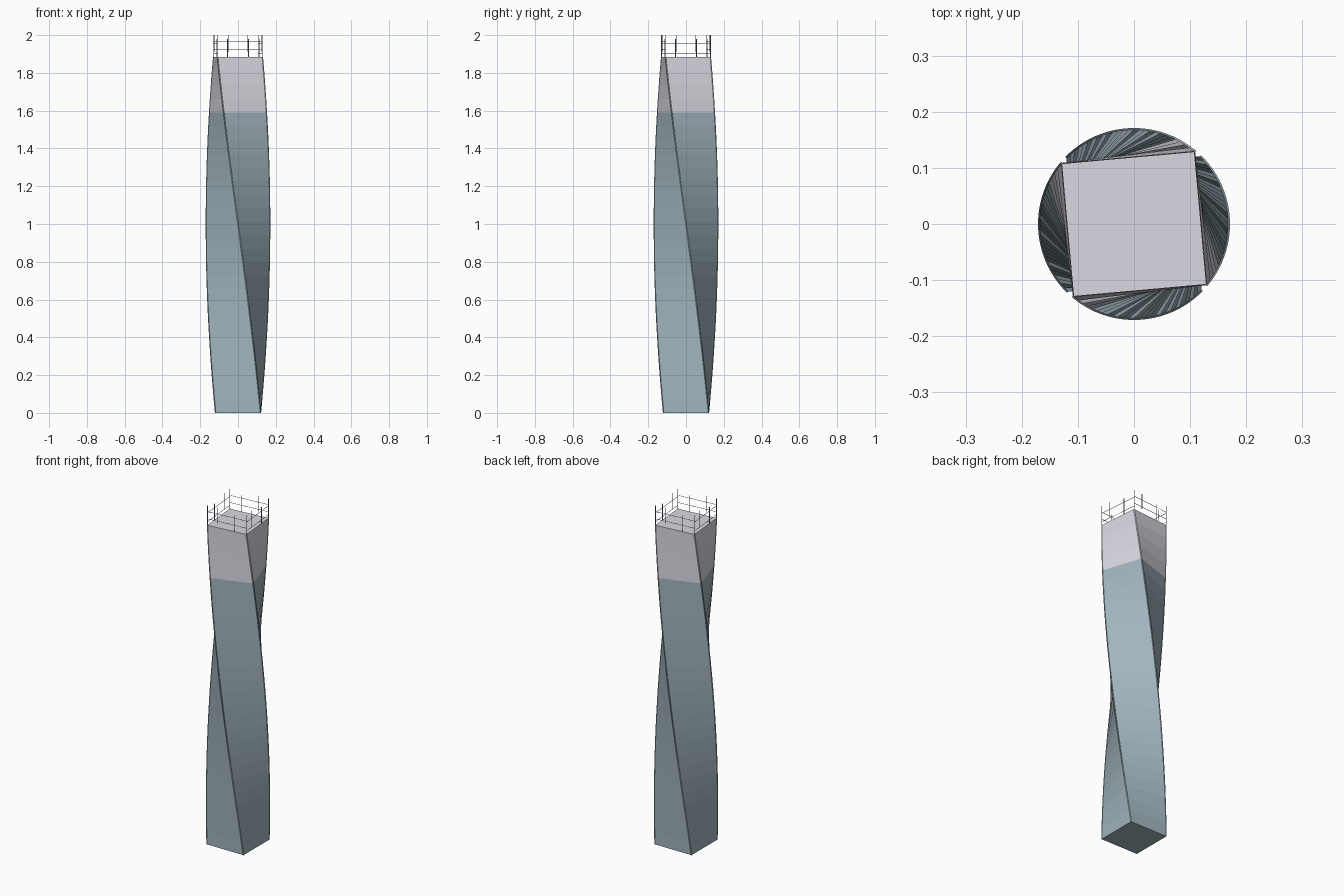
import bpy, bmesh, math
from mathutils import Vector, Matrix

if "Cube" in bpy.data.objects:
    bpy.data.objects.remove(bpy.data.objects["Cube"])

HALF = 0.12                  # half side of the square plan
TOP = 1.885                  # roof height
TWIST = -math.radians(45)    # clockwise turn per unit of height
SPLIT = 1.59                 # where the pale crown begins

glass_rgb, pale_rgb = (0.355, 0.46, 0.51), (0.70, 0.69, 0.76)


def material(name, rgb):
    m = bpy.data.materials.new(name)
    m.diffuse_color = (*rgb, 1)
    m.use_nodes = True
    m.node_tree.nodes["Principled BSDF"].inputs["Base Color"].default_value = m.diffuse_color
    return m


glass = material("blue grey glass", glass_rgb)
pale = material("pale cladding", pale_rgb)
steel = material("grey steel", (0.3, 0.3, 0.32))

# heights of the twisted sections, with one exactly at the colour split
heights = [SPLIT * i / 22 for i in range(23)]
heights += [SPLIT + (TOP - SPLIT) * i / 4 for i in range(1, 5)]


def sweep(name, section, mats):
    """Stack a plan outline up the heights, turning it as it rises."""
    bm = bmesh.new()
    rings = []
    for z in heights:
        turn = Matrix.Rotation(TWIST * z, 3, 'Z')
        rings.append([bm.verts.new(turn @ Vector((x, y, 0)) + Vector((0, 0, z)))
                      for x, y in section])
    n = len(section)
    for lo, hi in zip(rings, rings[1:]):
        for i in range(n):
            j = (i + 1) % n
            bm.faces.new((lo[i], lo[j], hi[j], hi[i]))
    bm.faces.new(rings[0][::-1])
    bm.faces.new(rings[-1])
    bmesh.ops.recalc_face_normals(bm, faces=bm.faces[:])
    for f in bm.faces:
        if len(mats) > 1 and f.calc_center_median().z > SPLIT:
            f.material_index = 1
    me = bpy.data.meshes.new(name)
    bm.to_mesh(me)
    bm.free()
    for m in mats:
        me.materials.append(m)
    ob = bpy.data.objects.new(name, me)
    bpy.context.collection.objects.link(ob)


# twisted tower body
sweep("tower_body", [(-HALF, -HALF), (HALF, -HALF), (HALF, HALF), (-HALF, HALF)],
      [glass, pale])

# slim ribs along the four twisting corners
for k in range(4):
    spin = Matrix.Rotation(math.pi / 4 + k * math.pi / 2, 2)
    section = [spin @ Vector(p) for p in
               ((0.1655, -0.002), (0.171, -0.002), (0.171, 0.002), (0.1655, 0.002))]
    sweep("corner_rib_%d" % (k + 1), section, [glass, pale])


# roof railing, built in the turned frame of the roof
def bar(bm, a, b, r):
    a, b = Vector(a), Vector(b)
    d = b - a
    mat = Matrix.Translation((a + b) / 2) @ d.to_track_quat('Z', 'Y').to_matrix().to_4x4()
    bmesh.ops.create_cone(bm, cap_ends=True, segments=6, radius1=r, radius2=r,
                          depth=d.length, matrix=mat)


bm = bmesh.new()
E = HALF - 0.001
for k in range(4):
    rot = Matrix.Rotation(TWIST * TOP + k * math.pi / 2, 3, 'Z')
    put = lambda x, z: rot @ Vector((x, -E, 0)) + Vector((0, 0, z))
    bar(bm, put(-E, TOP - 0.01), put(-E, 2.0), 0.0018)         # corner post
    bar(bm, put(-0.06, 1.91), put(-0.06, 2.0), 0.0018)         # tall side post
    bar(bm, put(0.045, TOP - 0.01), put(0.045, 1.98), 0.0018)  # short side post
    # the turn is about a quarter, so odd sides end up facing front and back
    for z in ((1.905, 1.957) if k % 2 == 0 else (1.922, 1.964)):
        bar(bm, put(-E, z), put(E, z), 0.0012)
me = bpy.data.meshes.new("roof_railing")
bm.to_mesh(me)
bm.free()
me.materials.append(steel)
bpy.context.collection.objects.link(bpy.data.objects.new("roof_railing", me))
